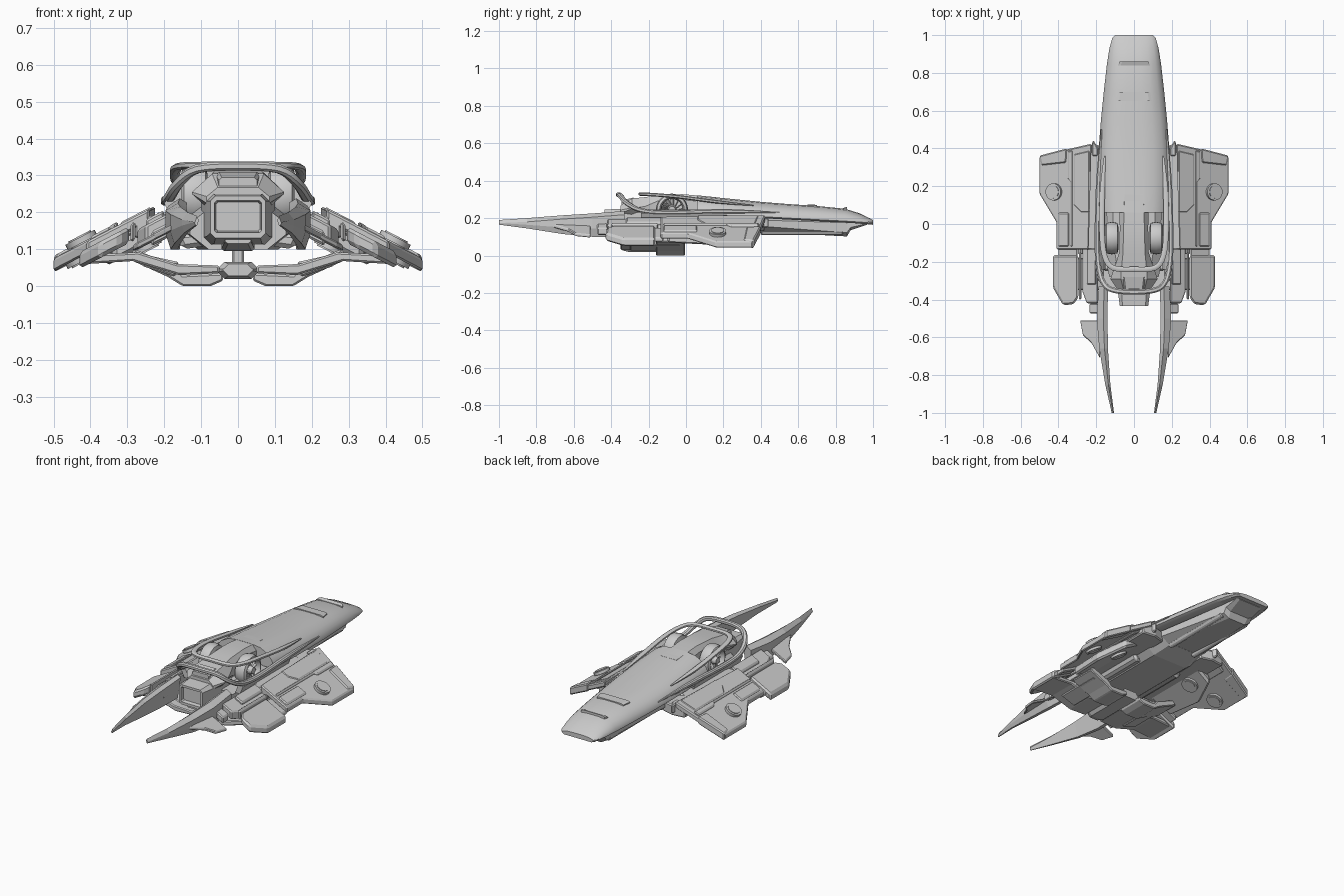
import bpy, bmesh, math
from mathutils import Vector, Matrix

if "Cube" in bpy.data.objects:
    bpy.data.objects.remove(bpy.data.objects["Cube"])


def finish(name, bm, mirror=False, bevel=0.0, smooth=0):
    bmesh.ops.recalc_face_normals(bm, faces=bm.faces)
    me = bpy.data.meshes.new(name)
    bm.to_mesh(me)
    bm.free()
    ob = bpy.data.objects.new(name, me)
    bpy.context.collection.objects.link(ob)
    if bevel:
        m = ob.modifiers.new("bevel", 'BEVEL')
        m.width, m.segments, m.limit_method = bevel, 1, 'ANGLE'
    if mirror:
        m = ob.modifiers.new("mirror", 'MIRROR')
        m.use_clip = False
        m.use_mirror_merge = False
    if smooth:
        bpy.ops.object.select_all(action='DESELECT')
        ob.select_set(True)
        bpy.context.view_layer.objects.active = ob
        bpy.ops.object.shade_smooth_by_angle(angle=math.radians(smooth))
    return ob


def loft(name, rings, **kw):
    bm = bmesh.new()
    vs = [[bm.verts.new(p) for p in r] for r in rings]
    n = len(rings[0])
    for a, b in zip(vs, vs[1:]):
        for i in range(n):
            bm.faces.new((a[i], a[(i + 1) % n], b[(i + 1) % n], b[i]))
    bm.faces.new(vs[0])
    bm.faces.new(vs[-1])
    return finish(name, bm, **kw)


def wing_z(x):
    return 0.2 - 0.52 * (x - 0.27)


def panel(name, outline, dz=0.0, t=0.035, flat=None, bevel=0.006):
    # plate following the drooping wing plane (or flat), on both sides
    z = (lambda x: flat) if flat is not None else (lambda x: wing_z(x) + dz)
    return loft(name, [[(x, y, z(x)) for x, y in outline],
                       [(x, y, z(x) - t) for x, y in outline]], mirror=True, bevel=bevel)


def rect(x0, x1, y0, y1):
    return [(x0, y0), (x1, y0), (x1, y1), (x0, y1)]


def profile(name, pts, y0, y1, mirror=True, bevel=0.005):
    return loft(name, [[(x, y, z) for x, z in pts] for y in (y0, y1)], mirror=mirror, bevel=bevel)


def octagon(y, w, z0, z1, cx, cz):
    half = [(w - cx, z0), (w, z0 + cz), (w, z1 - cz), (w - cx, z1)]
    return [(x, y, z) for x, z in half] + [(-x, y, z) for x, z in reversed(half)]


def sweep(name, half, w, h):
    # rectangular bar along a smoothed, symmetric U-shaped path
    pts = [Vector(p) for p in half]
    pts += [Vector((-p.x, p.y, p.z)) for p in reversed(pts[:-1])]
    path = []
    for i in range(len(pts) - 1):
        p0, p1, p2, p3 = pts[max(i - 1, 0)], pts[i], pts[i + 1], pts[min(i + 2, len(pts) - 1)]
        for k in range(4):
            t = k / 4
            path.append(0.5 * (2 * p1 + (p2 - p0) * t + (2 * p0 - 5 * p1 + 4 * p2 - p3) * t * t
                               + (3 * p1 - p0 - 3 * p2 + p3) * t ** 3))
    path.append(pts[-1])
    rings = []
    for i, p in enumerate(path):
        tan = (path[min(i + 1, len(path) - 1)] - path[max(i - 1, 0)]).normalized()
        s = tan.cross(Vector((0, 0, 1))).normalized()
        u = s.cross(tan)
        f = min(1, 0.25 + 0.2 * min(i, len(path) - 1 - i))
        rings.append([p + s * w * a * f + u * h * b * f for a, b in
                      ((-1, -.5), (-.5, -1), (.5, -1), (1, -.5), (1, .5), (.5, 1), (-.5, 1), (-1, .5))])
    return loft(name, rings, smooth=35)


# long upper shell: y, half width, edge height, top height
rings = []
for y, w, ze, zt in [(1, .10, .178, .19), (.985, .115, .18, .198), (.93, .13, .185, .225),
                     (.85, .143, .19, .25), (.7, .16, .198, .265), (.55, .175, .206, .275),
                     (.4, .187, .214, .287), (.2, .195, .222, .307), (.06, .188, .228, .322)]:
    h = zt - ze
    half = [(.9, -.014), (1, -.006), (1, 0), (.93, .35 * h), (.8, .65 * h), (.55, .92 * h), (.25, h)]
    rings.append([(w * a, y, ze + b) for a, b in half] + [(-w * a, y, ze + b) for a, b in reversed(half)])
loft("upper_shell", rings, smooth=30)

# raised plates on the nose
for y0, y1, w, z0, z1 in [(.84, .86, .085, .252, .256), (.65, .7, .095, .271, .267)]:
    loft("nose_plate", [octagon(y0, w, z0 - .02, z0 + .002, .015, .005),
                        octagon(y1, w * .9, z1 - .02, z1 + .004, .015, .005)])

# belly keel and central body
loft("belly_keel", [octagon(.97, .085, .165, .185, .015, .006), octagon(.88, .09, .135, .19, .03, .015),
                    octagon(.86, .09, .102, .195, .035, .02), octagon(.38, .15, .128, .22, .05, .03)])
loft("central_body", [octagon(.42, .14, .125, .22, .05, .03), octagon(.3, .16, .1, .225, .05, .04),
                      octagon(-.1, .17, .1, .215, .06, .05), octagon(-.28, .13, .1, .21, .05, .04)])
profile("keel_rail", [(.06, .13), (.1, .13), (.09, .11), (.07, .11)], .4, .84)

# spine between the turbines, smooth hump stepping down at the front
loft("spine", [octagon(-.35, .085, .2, .268, .03, .025), octagon(-.29, .125, .2, .305, .055, .05),
               octagon(-.22, .1, .2, .312, .035, .05), octagon(-.15, .078, .2, .322, .02, .03),
               octagon(-.02, .075, .2, .328, .02, .03), octagon(.16, .08, .2, .312, .03, .03)], smooth=25)
loft("spine_front_plate", [octagon(-.345, .052, .265, .295, .008, .008),
                           octagon(-.28, .06, .265, .31, .008, .008)])

# front block with recessed face
bm = bmesh.new()
prev = None
for y, w, z0, z1, c in [(-.2, .1, .11, .25, .02), (-.36, .085, .115, .25, .02), (-.435, .075, .13, .245, .014),
                        (-.435, .064, .145, .232, .006), (-.415, .06, .15, .228, .006)]:
    ring = [bm.verts.new(p) for p in octagon(y, w, z0, z1, c, c)]
    for i in range(8 if prev else 0):
        bm.faces.new((prev[i], prev[(i + 1) % 8], ring[(i + 1) % 8], ring[i]))
    if not prev:
        bm.faces.new(ring)
    prev = ring
bm.faces.new(prev)
finish("front_block", bm)
loft("chin_block", [octagon(-.42, .035, .115, .14, .008, .006), octagon(-.3, .045, .095, .14, .008, .006)])

# two U-shaped rails round the turbine bay
sweep("lower_rail", [(.172, .5, .23), (.188, .2, .237), (.195, -.1, .23), (.185, -.24, .242),
                     (.16, -.315, .28), (.11, -.35, .318), (0, -.36, .325)], .014, .012)
sweep("upper_rail", [(.155, .36, .268), (.168, .16, .288), (.17, -.04, .314), (.155, -.17, .325),
                     (.11, -.232, .328), (0, -.24, .329)], .014, .009)
loft("bay_side", [[(x, y, z) for x, z in ((.15, .18), (.18, .18), (.2, .225), (.185, .245), (.165, .22))]
                  for y in (.2, -.24)], mirror=True)

# turbines with rim, hub and blades
cen = Vector((.118, -.075, .245))
bm = bmesh.new()
sec = [(-.035, .06), (-.03, .08), (0, .086), (.028, .08), (.035, .066), (.02, .058)]
rows = [[bm.verts.new(cen + Vector((sx, r * math.cos(k * math.pi / 14), r * math.sin(k * math.pi / 14))))
         for sx, r in sec] for k in range(28)]
for k in range(28):
    for i in range(6):
        a, b, j = rows[k], rows[(k + 1) % 28], (i + 1) % 6
        bm.faces.new((a[i], a[j], b[j], b[i]))
finish("turbine_rim", bm, mirror=True, smooth=35)
bm = bmesh.new()
bmesh.ops.create_cone(bm, cap_ends=True, segments=20, radius1=.032, radius2=.018, depth=.07,
                      matrix=Matrix.Translation(cen) @ Matrix.Rotation(math.pi / 2, 4, 'Y'))
for k in range(14):
    bmesh.ops.create_cube(bm, size=1, matrix=Matrix.Translation(cen) @ Matrix.Rotation(k * math.tau / 14, 4, 'X')
                          @ Matrix.Translation((0, 0, .045)) @ Matrix.Rotation(.6, 4, 'Z')
                          @ Matrix.Diagonal((.03, .006, .04, 1)))
finish("turbine_blades", bm, mirror=True)

# wings: root, main plate, ribs and edge boxes
panel("wing_root", [(.13, .4), (.2, .42), (.28, .41), (.28, -.135), (.13, -.135)], flat=.19, t=.06)
panel("wing_root_tip", [(.19, .4), (.215, .445), (.222, .43), (.222, .36), (.19, .36)], flat=.2, t=.05)
panel("wing_main", [(.225, .425), (.355, .395), (.5, .357), (.5, .16), (.41, .01), (.41, -.135), (.24, -.135)],
      dz=-.006, t=.034)
panel("wing_edge", [(.355, .4), (.5, .362), (.49, .31), (.36, .325)], dz=.002, t=.045)
panel("wing_rib", [(.325, .39), (.35, .385), (.35, .24), (.335, .22), (.335, -.12), (.325, -.12)], dz=.004, t=.03)
panel("wing_step", rect(.345, .4, -.12, .06), dz=.002, t=.03)
panel("wing_inner_step", [(.235, .39), (.32, .37), (.32, .1), (.28, .06), (.235, .06)], dz=-.002, t=.05)
panel("wing_under_box", [(.16, .3), (.3, .28), (.36, .12), (.34, -.1), (.16, -.12)], dz=-.05, t=.05, bevel=.012)

# wing discs above and below
for x, d in ((.425, .006), (.425, -.045), (.25, -.105)):
    bm = bmesh.new()
    m = Matrix.Translation((x, .17, wing_z(x) + d)) @ Matrix.Rotation(math.atan(.52), 4, 'Y')
    bmesh.ops.create_cone(bm, cap_ends=True, segments=24, radius1=.045, radius2=.045, depth=.016, matrix=m)
    bmesh.ops.create_cone(bm, cap_ends=True, segments=24, radius1=.034, radius2=.034, depth=.024, matrix=m)
    finish("wing_disc", bm, mirror=True, smooth=35)

# forward wing flaps with hinges and inner strips
panel("flap", [(.295, -.165), (.43, -.165), (.43, -.335), (.375, -.43), (.32, -.425), (.295, -.39)],
      dz=-.025, t=.045, bevel=.01)
panel("flap_strip", rect(.278, .292, -.4, -.15), dz=-.02, t=.05)
panel("flap_hinge", rect(.3, .4, -.18, -.12), dz=-.035, t=.025)
panel("flap_inner", [(.19, -.13), (.272, -.13), (.272, -.36), (.25, -.42), (.19, -.42)], dz=-.045, t=.05)
panel("flap_inner_top", rect(.2, .25, -.32, -.13), dz=-.03, t=.03)
panel("prong_mount", rect(.15, .235, -.475, -.42), dz=-.07, t=.04)

# long forward prongs and their side fins: y, inner x, outer x, bottom, top
rings = []
for y, xi, xo, z0, z1 in [(-1, .106, .118, .165, .19), (-.85, .125, .152, .145, .2), (-.66, .138, .184, .115, .215),
                          (-.5, .14, .197, .1, .225), (-.33, .138, .188, .1, .238)]:
    w = xo - xi
    rings.append([(xi, y, z1 - .012), (xi + .4 * w, y, z1), (xo, y, z1 - .02),
                  (xo, y, z0 + .35 * (z1 - z0)), (xi + .75 * w, y, z0), (xi + .4 * w, y, z0)])
loft("prong", rings, mirror=True)
panel("prong_fin", [(.18, -.51), (.285, -.51), (.27, -.59), (.225, -.63), (.18, -.71)], dz=-.08, t=.018, bevel=.004)

# undercarriage: two cross arms, hub and post
profile("front_arm", [(.05, .035), (.16, .03), (.285, .068), (.41, .06), (.41, .085), (.27, .092),
                      (.165, .06), (.05, .056)], -.35, -.18)
profile("rear_arm", [(.04, .015), (.075, 0), (.15, 0), (.19, .025), (.3, .075), (.28, .1), (.17, .055),
                     (.15, .03), (.04, .035)], -.16, -.005)
profile("arm_clamp", [(.17, .025), (.26, .055), (.25, .085), (.16, .065)], -.3, -.03)
loft("hub", [octagon(-.34, .04, .028, .06, .015, .014), octagon(-.31, .055, .02, .066, .018, .018),
             octagon(-.03, .055, .02, .066, .018, .018)])
profile("hub_post", [(-.016, .05), (.016, .05), (.016, .13), (-.016, .13)], -.24, -.1, mirror=False)
profile("belly_pod", [(.08, .11), (.15, .1), (.17, .14), (.09, .15)], -.25, .2, bevel=.012)
